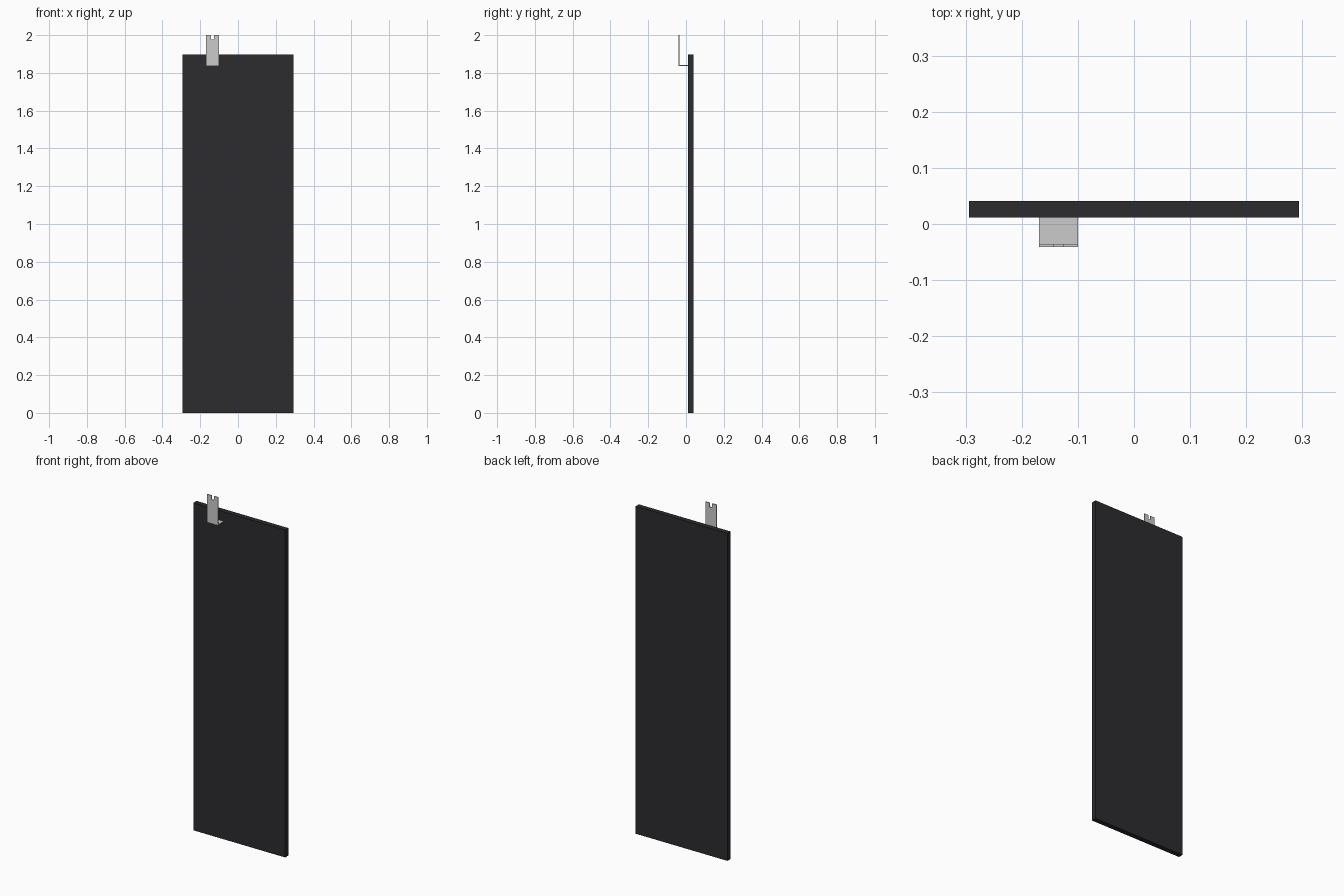
import bpy, bmesh
from mathutils import Vector

if "Cube" in bpy.data.objects:
    bpy.data.objects.remove(bpy.data.objects["Cube"])


def paint(obj, name, rgb):
    mat = bpy.data.materials.new(name)
    mat.diffuse_color = (*rgb, 1)
    mat.use_nodes = True
    mat.node_tree.nodes["Principled BSDF"].inputs["Base Color"].default_value = mat.diffuse_color
    obj.data.materials.append(mat)


def extrude(name, points, direction):
    """Solid from a planar outline pushed along a direction."""
    bm = bmesh.new()
    face = bm.faces.new([bm.verts.new(p) for p in points])
    new = bmesh.ops.extrude_face_region(bm, geom=[face])["geom"]
    verts = [g for g in new if isinstance(g, bmesh.types.BMVert)]
    bmesh.ops.translate(bm, verts=verts, vec=Vector(direction))
    bmesh.ops.recalc_face_normals(bm, faces=bm.faces)
    mesh = bpy.data.meshes.new(name)
    bm.to_mesh(mesh)
    bm.free()
    obj = bpy.data.objects.new(name, mesh)
    bpy.context.collection.objects.link(obj)
    return obj


HALF_W, HALF_D = 0.294, 0.0406
PANEL_Y, PANEL_H = 0.0115, 1.897

# Dark flat panel
panel = extrude("panel", [(-HALF_W, PANEL_Y, 0), (HALF_W, PANEL_Y, 0),
                          (HALF_W, HALF_D, 0), (-HALF_W, HALF_D, 0)], (0, 0, PANEL_H))
paint(panel, "dark_panel", (0.025, 0.025, 0.028))

# L-shaped bracket made of a notched upright plate and a foot reaching the panel
X0, X1, T = -0.169, -0.1, 0.005
N0, N1 = -0.1425, -0.1265
FOOT_Z, NOTCH_Z = 1.837, 1.977
upright = [(X0, FOOT_Z), (X1, FOOT_Z), (X1, 2), (N1, 2),
           (N1, NOTCH_Z), (N0, NOTCH_Z), (N0, 2), (X0, 2)]
plate = extrude("bracket_upright", [(x, -HALF_D, z) for x, z in upright], (0, T, 0))
y0 = -HALF_D + T
foot = extrude("bracket_foot", [(X0, y0, FOOT_Z), (X1, y0, FOOT_Z),
                                (X1, PANEL_Y, FOOT_Z), (X0, PANEL_Y, FOOT_Z)], (0, 0, T))
